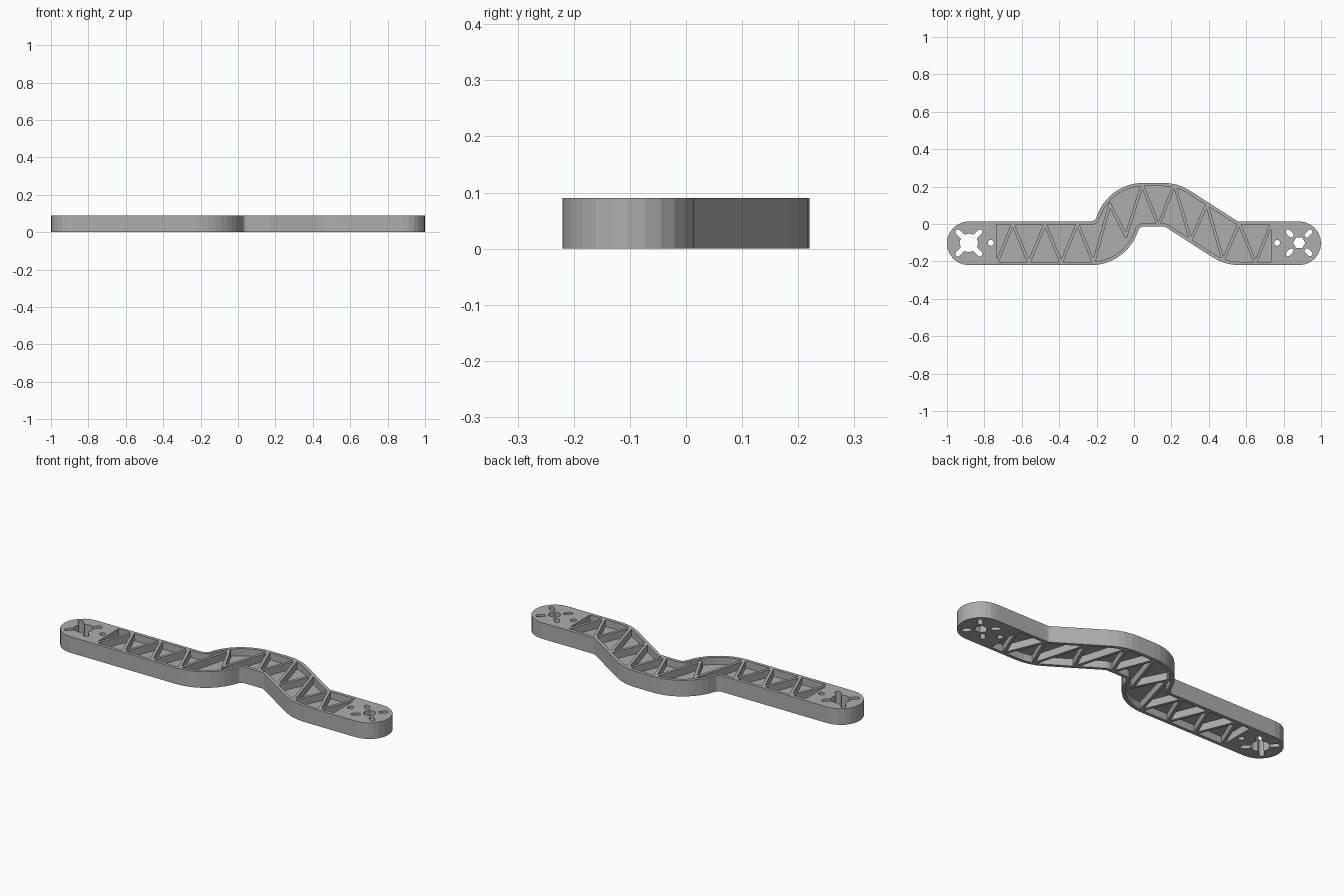
import bpy, bmesh, math
from mathutils import Vector

if "Cube" in bpy.data.objects:
    bpy.data.objects.remove(bpy.data.objects["Cube"])

HEIGHT, HALF, RIM, RIB = 0.09, 0.117, 0.018, 0.016
Y0, END = -0.103, 0.883

grey = bpy.data.materials.new("plastic_grey")
grey.use_nodes = True
grey.diffuse_color = (0.42, 0.42, 0.42, 1)
grey.node_tree.nodes["Principled BSDF"].inputs["Base Color"].default_value = grey.diffuse_color


def prism(name, points, z0, z1):
    """Extrude a flat outline between two heights."""
    bm = bmesh.new()
    face = bm.faces.new([bm.verts.new((p[0], p[1], z0)) for p in points])
    top = bmesh.ops.extrude_face_region(bm, geom=[face])["geom"]
    bmesh.ops.translate(bm, vec=(0, 0, z1 - z0),
                        verts=[v for v in top if isinstance(v, bmesh.types.BMVert)])
    bmesh.ops.recalc_face_normals(bm, faces=bm.faces)
    mesh = bpy.data.meshes.new(name)
    bm.to_mesh(mesh)
    bm.free()
    mesh.materials.append(grey)
    obj = bpy.data.objects.new(name, mesh)
    bpy.context.collection.objects.link(obj)
    return obj


def subtract(target, cutters):
    """Cut objects away from the target, then discard them."""
    for c in cutters:
        mod = target.modifiers.new("cut", "BOOLEAN")
        mod.operation, mod.solver, mod.object = "DIFFERENCE", "EXACT", c
    bpy.context.view_layer.update()
    result = bpy.data.meshes.new_from_object(
        target.evaluated_get(bpy.context.evaluated_depsgraph_get()))
    target.modifiers.clear()
    target.data = result
    for c in cutters:
        bpy.data.objects.remove(c)


def arc(cx, cy, r, a0, a1, n):
    return [(cx + r * math.cos(a0 + (a1 - a0) * i / n),
             cy + r * math.sin(a0 + (a1 - a0) * i / n)) for i in range(n + 1)]


def circle(cx, cy, r, n):
    return arc(cx, cy, r, 0, math.tau, n)[:-1]


def strip(a, b, width):
    """Rectangle along the line from a to b."""
    a, b = Vector(a), Vector(b)
    d = (b - a).normalized() * width / 2
    n = Vector((-d.y, d.x))
    return [a - d + n, a - d - n, b + d - n, b + d + n]


def slot(cx, cy, angle, r0, r1, r):
    """Round-ended slot running outward from a centre."""
    c, s, q = math.cos(angle), math.sin(angle), math.pi / 2
    return (arc(cx + r1 * c, cy + r1 * s, r, angle - q, angle + q, 6)
            + arc(cx + r0 * c, cy + r0 * s, r, angle + q, angle + 3 * q, 6))


# Centre line of the arm: filleted corners, each sample with its sideways direction
CORNERS = [(-0.123, Y0), (-0.056, -Y0), (0.2, -Y0), (0.52, Y0)]


def sides(x0, x1, offset):
    pts = [Vector(p) for p in [(x0, Y0), *CORNERS, (x1, Y0)]]
    left, right = [], []

    def add(p, angle):
        n = Vector((-math.sin(angle), math.cos(angle)))
        left.append(p + n * offset)
        right.append(p - n * offset)

    add(pts[0], 0)
    for a, p, b in zip(pts, pts[1:], pts[2:]):
        u, v = (p - a).normalized(), (b - p).normalized()
        h0, h1 = math.atan2(u.y, u.x), math.atan2(v.y, v.x)
        turn = h1 - h0
        radius = 0.147
        start = p - u * radius * math.tan(abs(turn) / 2)
        side = math.copysign(1, turn)
        centre = start + Vector((-u.y, u.x)) * radius * side
        steps = max(4, round(abs(turn) / math.radians(8)))
        for i in range(steps + 1):
            h = h0 + turn * i / steps
            add(centre - Vector((-math.sin(h), math.cos(h))) * radius * side, h)
    add(pts[-1], 0)
    return left, right


# Solid arm with rounded ends
left, right = sides(-END, END, HALF)
q = math.pi / 2
outline = (right[:-1] + arc(END, Y0, HALF, -q, q, 12) + left[::-1][1:-1]
           + arc(-END, Y0, HALF, q, 3 * q, 12)[:-1])
arm = prism("truss_arm", outline, 0, HEIGHT)

# Zigzag rib ends, alternating between the lower and upper rim
LOW, HIGH = Y0 - 0.105, Y0 + 0.105
rib_y = [LOW, HIGH] * 3 + [LOW, 0.105, -0.065, 0.21, -0.008, 0.21,
                           -0.09, 0.105, -0.195, HIGH, LOW, HIGH]
ribs = [(-0.735 + 0.0865 * i, y) for i, y in enumerate(rib_y)]

# Pockets above and below the thin middle web, leaving the ribs standing
left, right = sides(-0.735, 0.733, HALF - RIM)
for z0, z1 in ((-0.02, 0.04), (0.05, 0.11)):
    pocket = prism("pocket_cutter", right + left[::-1], z0, z1)
    subtract(pocket, [prism("rib_cutter", strip(a, b, RIB), z0 - 0.01 - 0.001 * (i % 2),
                            z1 + 0.01 + 0.001 * (i % 2))
                      for i, (a, b) in enumerate(zip(ribs, ribs[1:]))])
    subtract(arm, [pocket])

# Mounting holes: centre bore, diagonal slots and cable hole at each end
holes = [circle(-END, Y0 + 0.002, 0.05, 12), circle(END, Y0 + 0.002, 0.033, 6)]
for k in range(4):
    angle = math.pi / 4 + k * q
    holes.append(slot(-END, Y0 + 0.002, angle, 0.04, 0.083, 0.014))
    holes.append(slot(END, Y0 + 0.002, angle, 0.059, 0.083, 0.013))
holes += [circle(s * 0.765, Y0 + 0.002, 0.016, 12) for s in (-1, 1)]
for outline in holes:
    subtract(arm, [prism("hole_cutter", outline, -0.05, 0.15)])
